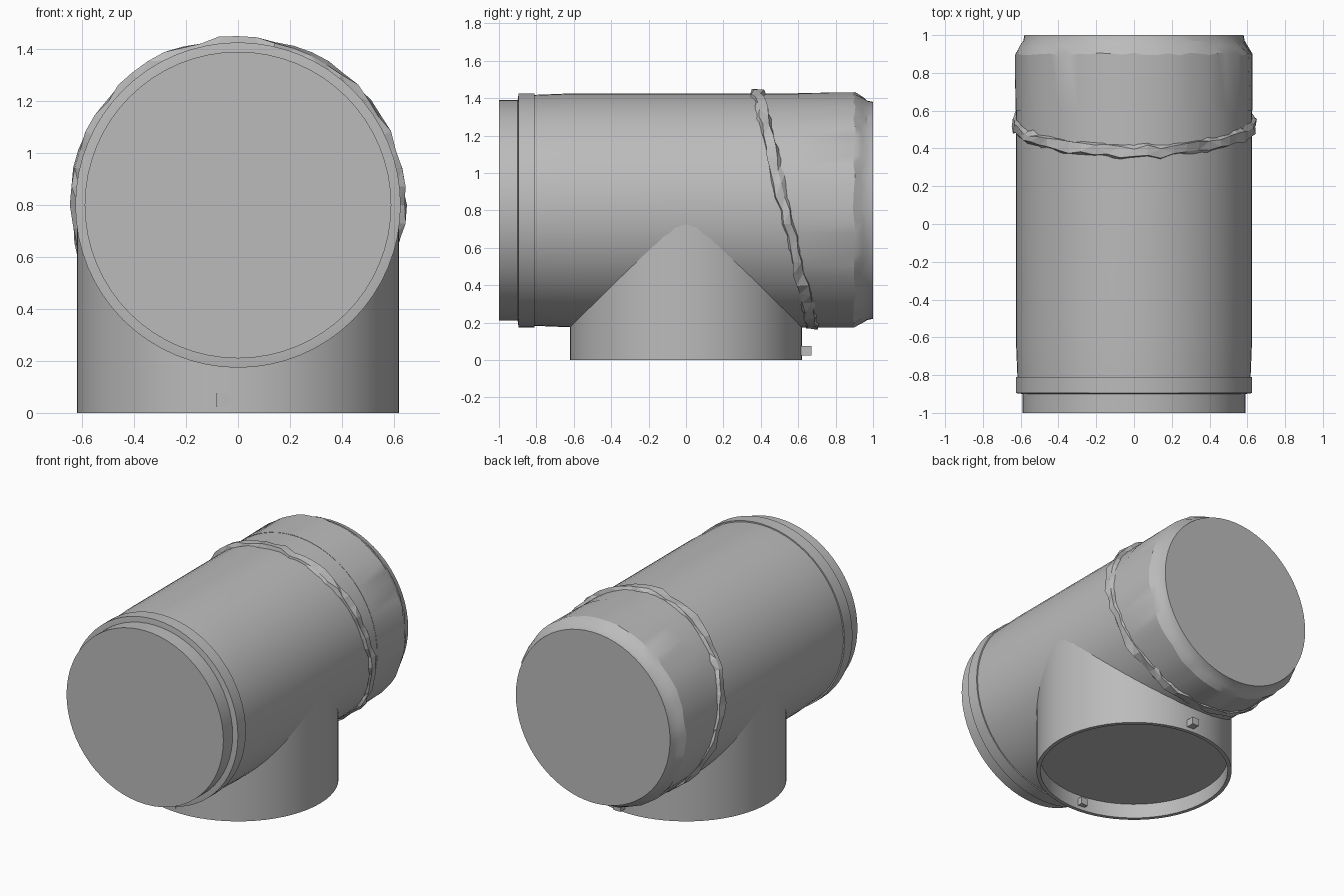
import bpy, bmesh, math, random
from mathutils import Matrix, Vector

random.seed(4)
cube = bpy.data.objects.get("Cube")
if cube:
    bpy.data.objects.remove(cube, do_unlink=True)

AXIS_Z = 0.8      # height of the horizontal pipe's axis
SIDES = 64

grey = bpy.data.materials.new("pipe grey")
grey.use_nodes = True
colour = (0.5, 0.5, 0.5, 1)
grey.diffuse_color = colour
grey.node_tree.nodes["Principled BSDF"].inputs["Base Color"].default_value = colour


def finish(name, bm, smooth=True):
    bmesh.ops.recalc_face_normals(bm, faces=bm.faces)
    mesh = bpy.data.meshes.new(name)
    bm.to_mesh(mesh)
    bm.free()
    mesh.materials.append(grey)
    ob = bpy.data.objects.new(name, mesh)
    bpy.context.collection.objects.link(ob)
    if smooth:
        bpy.ops.object.select_all(action="DESELECT")
        ob.select_set(True)
        bpy.context.view_layer.objects.active = ob
        bpy.ops.object.shade_smooth_by_angle(angle=math.radians(25))
    return ob


def bridge(bm, a, b):
    n = len(a)
    for i in range(n):
        j = (i + 1) % n
        bm.faces.new((a[i], a[j], b[j], b[i]))


def lathe(name, profile, horizontal=True, caps=(True, True), rough=None):
    """Spin (radius, distance) points round the pipe axis; rough rings are dented."""
    bm = bmesh.new()
    rings = []
    for k, (r, d) in enumerate(profile):
        ring = []
        for i in range(SIDES):
            a = math.tau * i / SIDES
            jr, jd = 0, 0
            if rough and k in rough:
                jr, jd = random.uniform(-0.004, 0.004), random.uniform(-0.008, 0.008)
            x, u = (r + jr) * math.cos(a), (r + jr) * math.sin(a)
            ring.append(bm.verts.new((x, d + jd, AXIS_Z + u) if horizontal else (x, u, d)))
        rings.append(ring)
    for a, b in zip(rings, rings[1:]):
        bridge(bm, a, b)
    for wanted, ring in zip(caps, (rings[0], rings[-1])):
        if wanted:
            bm.faces.new(ring)
    return finish(name, bm)


# Horizontal pipe: stepped front spigot, collar, body and dented rear cap
lathe("front_spigot", [(0.59, -1), (0.59, -0.88)])
lathe("front_collar", [(0.59, -0.9), (0.626, -0.895), (0.626, -0.81), (0.617, -0.81)])
lathe("main_pipe", [(0.617, -0.82), (0.625, -0.62), (0.625, 0.7)])
lathe("rear_cap", [(0.627, 0.6), (0.628, 0.9), (0.604, 0.94), (0.586, 0.97), (0.58, 1)],
      rough=(1, 2))

# Vertical branch with a shallow open socket underneath
lathe("branch_pipe", [(0.62, AXIS_Z), (0.62, 0), (0.595, 0), (0.595, 0.1)], horizontal=False)

# Rough weld bead lying on a slanted plane round the pipe
bm = bmesh.new()
rings = []
for i in range(56):
    a = math.tau * i / 56
    up = math.sin(a)
    crest = 0.637 + 0.009 * min(1, max(0, up + 0.9))
    mid = 0.533 - 0.148 * up
    ring = []
    for r, d in ((0.61, -0.04), (crest, -0.028), (crest, 0.02), (0.61, 0.04)):
        r += random.uniform(-0.009, 0.009)
        y = mid + d + random.uniform(-0.013, 0.013)
        ring.append(bm.verts.new((r * math.cos(a), y, AXIS_Z + r * up)))
    rings.append(ring)
for a, b in zip(rings, rings[1:] + rings[:1]):
    bridge(bm, a, b)
bmesh.ops.triangulate(bm, faces=bm.faces)
finish("weld_bead", bm, smooth=False)

# Small locating studs on the branch
for name, pos in (("outer_stud", (0.05, 0.64, 0.05)), ("inner_stud", (-0.06, -0.59, 0.05))):
    bm = bmesh.new()
    bmesh.ops.create_cube(bm, size=1, matrix=Matrix.Translation(Vector(pos)) @
                          Matrix.Diagonal((0.05, 0.06, 0.05, 1)))
    finish(name, bm, smooth=False)
